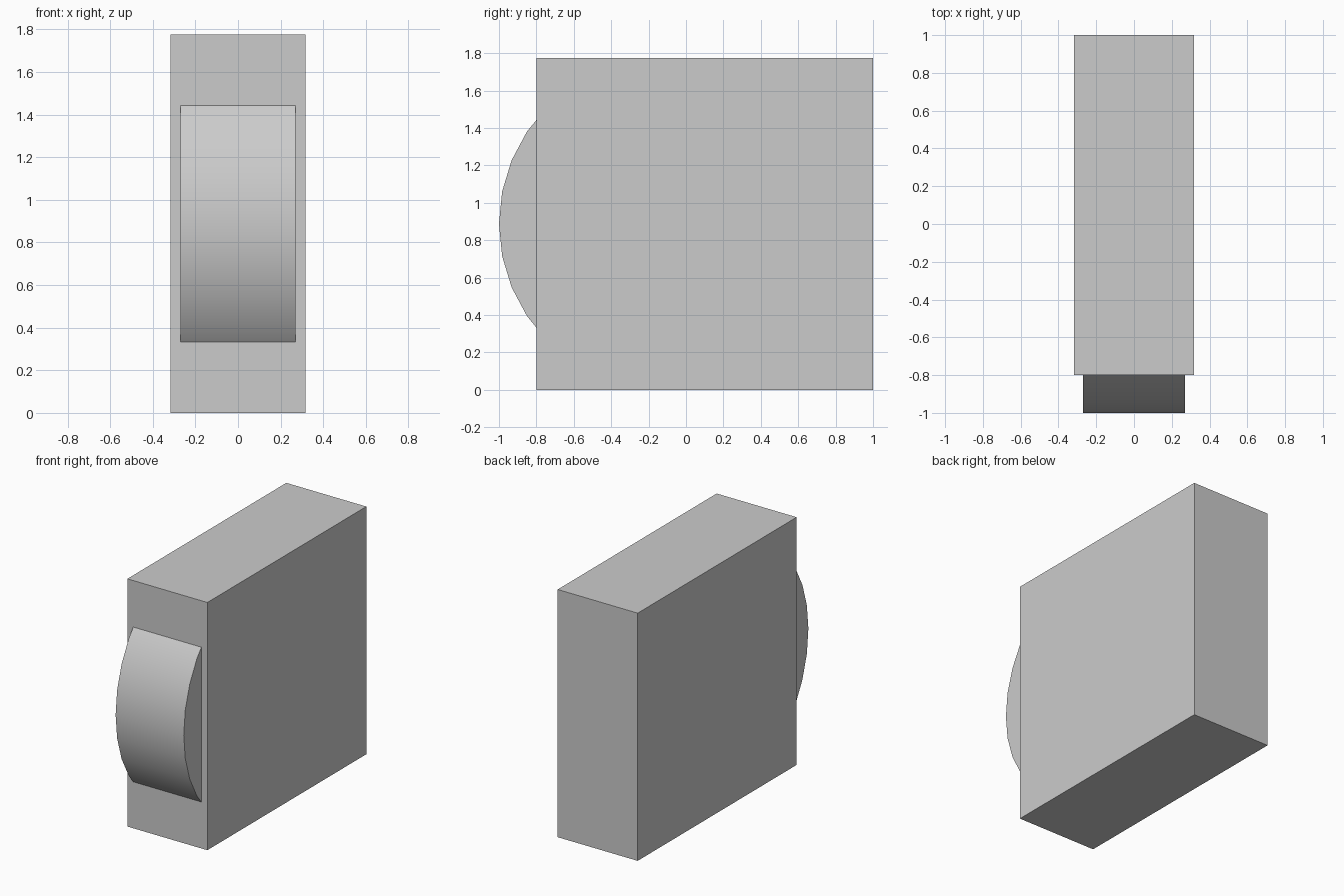
import bpy, bmesh, math
from mathutils import Matrix

if "Cube" in bpy.data.objects:
    bpy.data.objects.remove(bpy.data.objects["Cube"])

HEIGHT = 1.775
RADIUS = HEIGHT / 2
WHEEL_HALF = 0.27


def add_object(name, bm):
    bmesh.ops.recalc_face_normals(bm, faces=bm.faces)
    mesh = bpy.data.meshes.new(name)
    bm.to_mesh(mesh)
    bm.free()
    obj = bpy.data.objects.new(name, mesh)
    bpy.context.collection.objects.link(obj)
    return obj


# Rectangular housing
bm = bmesh.new()
bmesh.ops.create_cube(bm, size=1, matrix=Matrix.Translation((0, 0.1, RADIUS))
                      @ Matrix.Diagonal((0.634, 1.8, HEIGHT, 1)))
add_object("housing", bm)

# 32-sided wheel on an x axis, poking out through the front of the housing
bm = bmesh.new()
bmesh.ops.create_cone(bm, cap_ends=True, segments=32, radius1=RADIUS, radius2=RADIUS,
                      depth=2 * WHEEL_HALF,
                      matrix=Matrix.Translation((0, RADIUS - 1, RADIUS))
                      @ Matrix.Rotation(math.pi / 2, 4, 'Y'))

# Middle loop around the tread; smooth tread between flat caps
bmesh.ops.bisect_plane(bm, geom=bm.verts[:] + bm.edges[:] + bm.faces[:],
                       plane_co=(0, 0, 0), plane_no=(1, 0, 0))
bm.normal_update()
for face in bm.faces:
    face.smooth = abs(face.normal.x) < 0.5
add_object("wheel", bm)
